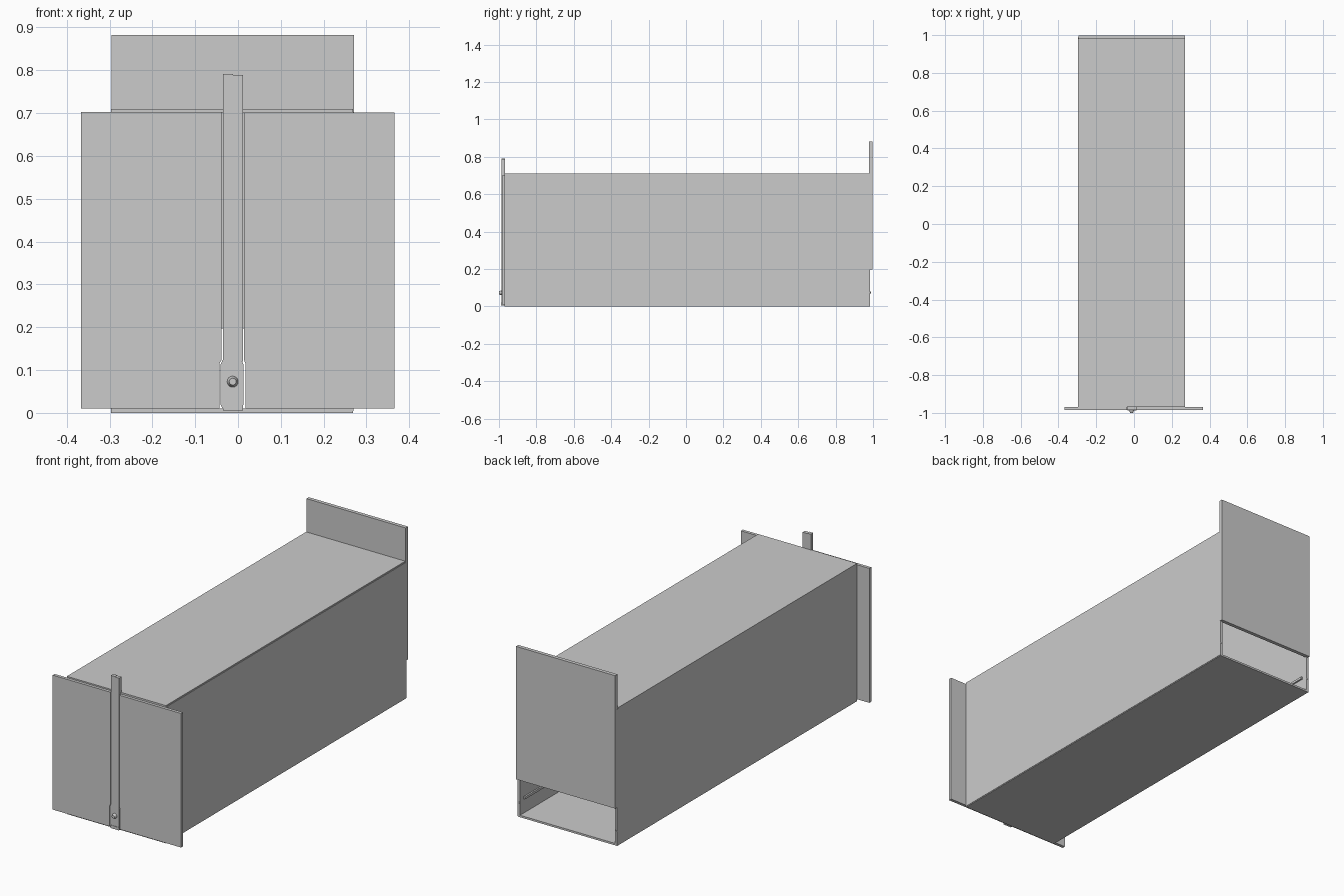
import bpy, bmesh, math
from mathutils import Matrix

if "Cube" in bpy.data.objects:
    bpy.data.objects.remove(bpy.data.objects["Cube"])


def finish(bm, name):
    bmesh.ops.recalc_face_normals(bm, faces=bm.faces)
    me = bpy.data.meshes.new(name)
    bm.to_mesh(me)
    bm.free()
    ob = bpy.data.objects.new(name, me)
    bpy.context.collection.objects.link(ob)
    return ob


def box(name, x, y, z):
    """Box from (min, max) pairs."""
    bm = bmesh.new()
    size = [b - a for a, b in (x, y, z)]
    mid = [(a + b) / 2 for a, b in (x, y, z)]
    bmesh.ops.create_cube(bm, size=1, matrix=Matrix.Translation(mid) @ Matrix.Diagonal((*size, 1)))
    return finish(bm, name)


def plate(name, outline, y0, y1):
    """Front-view outline (x, z) extruded along y."""
    bm = bmesh.new()
    face = bm.faces.new([bm.verts.new((x, y0, z)) for x, z in outline])
    new = bmesh.ops.extrude_face_region(bm, geom=[face])["geom"]
    bmesh.ops.translate(bm, vec=(0, y1 - y0, 0),
                        verts=[v for v in new if isinstance(v, bmesh.types.BMVert)])
    return finish(bm, name)


def peg(name, centre, r1, r2, depth, sides=16):
    """Round peg along y, r1 at the -y end."""
    bm = bmesh.new()
    bmesh.ops.create_cone(bm, cap_ends=True, segments=sides, radius1=r2, radius2=r1, depth=depth,
                          matrix=Matrix.Translation(centre) @ Matrix.Rotation(math.pi / 2, 4, 'X'))
    return finish(bm, name)


CX, HALF, T = -0.0135, 0.2835, 0.013   # tunnel centre, half width, wall thickness
L, R = CX - HALF, CX + HALF

# Tunnel: floor, roof and two side walls
box("floor", (L, R - 0.002), (-0.97, 0.985), (0.0, 0.01))
box("roof", (L, R - 0.002), (-0.97, 0.98), (0.70, 0.71))
for side, s in (("left", -1), ("right", 1)):
    outer = CX + s * HALF
    inner = outer - s * T
    span = tuple(sorted((outer, inner)))
    box(side + "_wall", span, (-0.97, 0.985), (0.004, 0.703))
    # Slim inner rail and the stop peg behind it
    rail = tuple(sorted((inner, inner - s * 0.008)))
    box(side + "_rail", rail, (-0.96, 0.955), (0.083, 0.095))
    peg(side + "_stop_peg", (outer - s * T / 2, 0.985, 0.075), 0.005, 0.005, 0.006, 10)

# Raised back door, open at the bottom
box("back_door", (-0.295, 0.271), (0.979, 0.998), (0.197, 0.882))

# Two front panels, notched beside the latch foot
plate("front_left_panel", [(-0.367, 0.01), (-0.043, 0.01), (-0.043, 0.116), (-0.038, 0.124),
                           (-0.038, 0.703), (-0.367, 0.703)], -0.985, -0.969)
plate("front_right_panel", [(0.017, 0.01), (0.365, 0.01), (0.365, 0.701), (0.014, 0.701),
                            (0.014, 0.124), (0.017, 0.116)], -0.985, -0.969)

# Sliding latch bar with its wider rounded foot
plate("latch_bar", [(-0.035, 0.12), (0.012, 0.12), (0.012, 0.789), (-0.012, 0.789),
                    (-0.012, 0.791), (-0.035, 0.791)], -0.986, -0.967)
plate("latch_foot", [(-0.041, 0.02), (-0.036, 0.01), (0.008, 0.01), (0.013, 0.02), (0.013, 0.112),
                     (0.008, 0.124), (-0.036, 0.124), (-0.041, 0.112)], -0.986, -0.967)
box("latch_tab", (-0.035, 0.012), (-0.988, -0.964), (0.005, 0.02))

# Round screw head on the foot
peg("screw_head", (-0.0125, -0.993, 0.073), 0.008, 0.013, 0.014)
